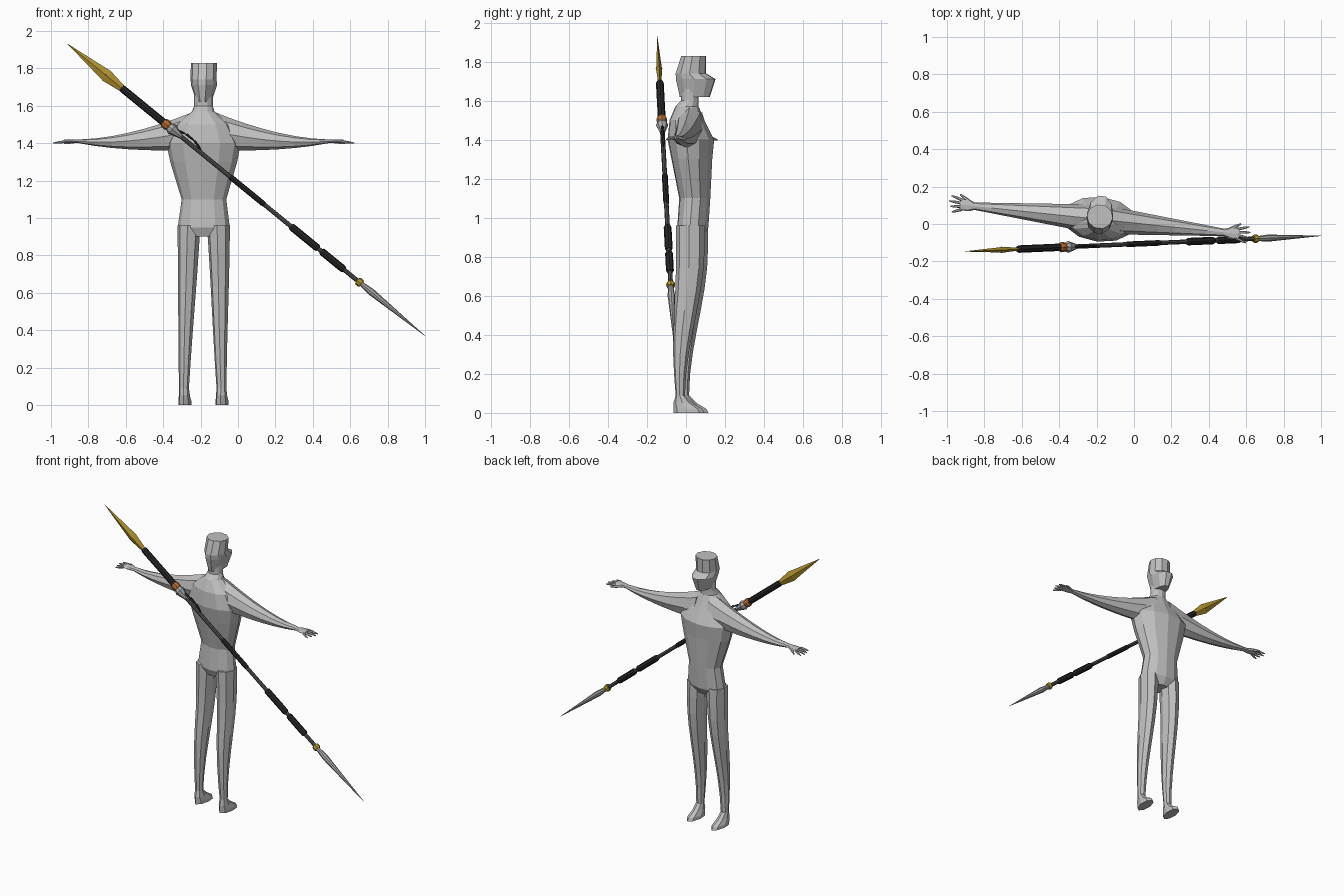
import bpy, bmesh, math
from mathutils import Matrix, Vector

cube = bpy.data.objects.get("Cube")
if cube:
    bpy.data.objects.remove(cube, do_unlink=True)


def material(name, red, green, blue):
    mat = bpy.data.materials.new(name)
    mat.use_nodes = True
    rgba = (red, green, blue, 1)
    mat.diffuse_color = rgba
    bsdf = next(node for node in mat.node_tree.nodes if node.type == "BSDF_PRINCIPLED")
    bsdf.inputs["Base Color"].default_value = rgba
    return mat


def grey(name, value):
    return material(name, value, value, value)


SKIN = grey("pale grey", 0.53)
STEEL = grey("steel grey", 0.4)
SHAFT = grey("dark grey", 0.09)
WRAP = grey("black", 0.02)
GOLD = material("gold", 0.46, 0.31, 0.03)
ORANGE = material("burnt orange", 0.5, 0.15, 0.03)


def loft(name, rings, frame, mat, sides=8):
    """Skin rings of (position, half width, low, high, optional side shift)."""
    bm = bmesh.new()
    loops = []
    for position, half, low, high, *shift in rings:
        loop = []
        for i in range(sides):
            angle = math.tau * i / sides
            u = sum(shift) + half * math.cos(angle)
            v = (low + high + (high - low) * math.sin(angle)) / 2
            loop.append(bm.verts.new(frame @ Vector((u, v, position))))
        loops.append(loop)
    for lower, upper in zip(loops, loops[1:]):
        for i in range(sides):
            j = (i + 1) % sides
            bm.faces.new((lower[i], lower[j], upper[j], upper[i]))
    bm.faces.new(loops[0])
    bm.faces.new(loops[-1])
    bmesh.ops.recalc_face_normals(bm, faces=bm.faces)
    mesh = bpy.data.meshes.new(name)
    bm.to_mesh(mesh)
    bm.free()
    mesh.materials.append(mat)
    obj = bpy.data.objects.new(name, mesh)
    bpy.context.scene.collection.objects.link(obj)


def tube(name, profile, frame, mat, sides=8, flat=1):
    """Loft of (position, radius) pairs, optionally flattened."""
    rings = [(position, r, -r * flat, r * flat) for position, r in profile]
    loft(name, rings, frame, mat, sides)


def taper(name, start, end, radius, mat):
    """Small six-sided tapering rod between two points."""
    direction = end - start
    turn = direction.to_track_quat("Z", "Y").to_matrix().to_4x4()
    length = direction.length
    profile = [(0, radius), (length * 0.6, radius * 0.85), (length, radius * 0.4)]
    tube(name, profile, Matrix.Translation(start) @ turn, mat, sides=6)


def band(name, start, end, radius, mat):
    """Collar around the spear with bevelled ends."""
    bevel = min(0.01, (end - start) / 4)
    profile = [(start, radius * 0.8), (start + bevel, radius),
               (end - bevel, radius), (end, radius * 0.8)]
    tube(name, profile, spear, mat)


def steps(count):
    return [i / count for i in range(count + 1)]


def leg_ring(t):
    """Straight sides, a calf bulge behind and a thigh swelling in front."""
    z = 0.09 + 0.87 * t
    inner = 0.08 - 0.065 * z
    outer = 0.126 + 0.016 * z
    calf = 0.015 * max(0, math.sin(math.pi * t * 1.5))
    rise = min(1, t * 1.15)
    front = 0.1 * rise * rise * (3 - 2 * rise) - 0.02
    return z, (outer - inner) / 2, -0.068 - calf, front, (outer + inner) / 2


def arm_ring(t):
    """Sloping shoulder on top, nearly level underside, even taper in depth."""
    top = 1.42 + 0.15 * (1 - t) ** 1.7
    bottom = 1.36 + 0.04 * t ** 3
    return 0.05 + 0.62 * t, 0.075 - 0.055 * t, bottom, top


# Body frame, turned slightly about the vertical
body = Matrix.Translation((-0.184, 0.025, 0)) @ Matrix.Rotation(math.radians(-6), 4, "Z")

# Torso and neck
loft("torso", [
    (0.9, 0.06, -0.05, 0.06),
    (0.95, 0.14, -0.07, 0.09),
    (1.1, 0.12, -0.06, 0.1),
    (1.3, 0.18, -0.1, 0.11),
    (1.4, 0.2, -0.12, 0.12),
    (1.5, 0.15, -0.11, 0.07),
    (1.57, 0.06, -0.08, 0.04),
    (1.6, 0.05, -0.05, 0.04),
    (1.66, 0.05, -0.05, 0.04),
], body, SKIN, sides=12)

# Head with jutting face and flat crown
loft("head", [
    (1.62, 0.04, -0.06, 0.1),
    (1.71, 0.07, -0.08, 0.13),
    (1.74, 0.07, -0.08, 0.08),
    (1.83, 0.07, -0.05, 0.08),
], body, SKIN, sides=10)

arm_axes = Matrix(((0, 0, 1), (1, 0, 0), (0, 1, 0))).to_4x4()

for side, sign in (("left", 1), ("right", -1)):
    half = body @ Matrix.Diagonal((sign, 1, 1, 1))
    arm = half @ arm_axes

    # Leg and foot
    loft(side + "_leg", [leg_ring(t) for t in steps(8)], half, SKIN)
    loft(side + "_foot", [
        (0, 0.035, -0.08, 0.08, 0.1),
        (0.02, 0.035, -0.08, 0.07, 0.1),
        (0.05, 0.03, -0.08, 0.02, 0.1),
        leg_ring(0),
    ], half, SKIN)

    # Arm and palm
    loft(side + "_arm", [arm_ring(t) for t in steps(7)], arm, SKIN)
    loft(side + "_palm", [arm_ring(1), (0.7, 0.03, 1.4, 1.42), (0.75, 0.03, 1.4, 1.42)],
         arm, SKIN)

    # Fingers fan out, the thumb points forward
    for i in range(4):
        y = (i - 1.5) * 0.017
        reach = 0.81 - 0.01 * abs(i - 2)
        taper(f"{side}_finger_{i + 1}", half @ Vector((0.74, y, 1.41)),
              half @ Vector((reach, y * 1.7, 1.4)), 0.008, SKIN)
    taper(side + "_thumb", half @ Vector((0.69, 0.015, 1.41)),
          half @ Vector((0.755, 0.055, 1.4)), 0.01, SKIN)

# Spear frame: blade width, blade thickness, then distance from the tip
tip = Vector((-0.91, -0.147, 1.93))
butt = Vector((1, -0.063, 0.37))
length = (butt - tip).length
axis = (butt - tip).normalized()
wide = Vector((0, 1, 0)).cross(axis).normalized()
turn = Matrix((wide, axis.cross(wide), axis)).transposed().to_4x4()
spear = Matrix.Translation(tip) @ turn

tube("spear_blade", [(0, 0.001), (0.2, 0.025), (0.27, 0.034), (0.39, 0.016)],
     spear, GOLD, sides=4, flat=0.45)
tube("blade_inlay", [(0.2, 0.001), (0.26, 0.011), (0.31, 0.001)],
     spear, ORANGE, sides=4, flat=1.6)
tube("spear_shaft", [(0.38, 0.012), (2.03, 0.012)], spear, SHAFT)

# Wrapped grips along the shaft
wraps = {"upper": (0.37, 0.67), "middle": (1.12, 1.36),
         "lower": (1.54, 1.73), "rear": (1.75, 1.91)}
for name, (start, end) in wraps.items():
    radius = 0.015 if name == "middle" else 0.02
    band(name + "_wrap", start, end, radius, WRAP)

# Collar, bulb, gold ring and rear spike
band("orange_collar", 0.66, 0.7, 0.027, ORANGE)
tube("collar_bulb", [(0.69, 0.02), (0.72, 0.032), (0.78, 0.013)], spear, STEEL)
band("gold_ring", 2, 2.03, 0.023, GOLD)
tube("rear_spike", [(2.03, 0.013), (2.1, 0.019), (length, 0.001)], spear, STEEL)

# Loose strap arching away from the collar
strap = [spear @ Vector((-0.012 - 0.018 * math.sin(math.pi * t), 0, 0.74 + 0.17 * t))
         for t in steps(3)]
for i, (start, end) in enumerate(zip(strap, strap[1:])):
    taper(f"strap_{i + 1}", start, end, 0.008, WRAP)
